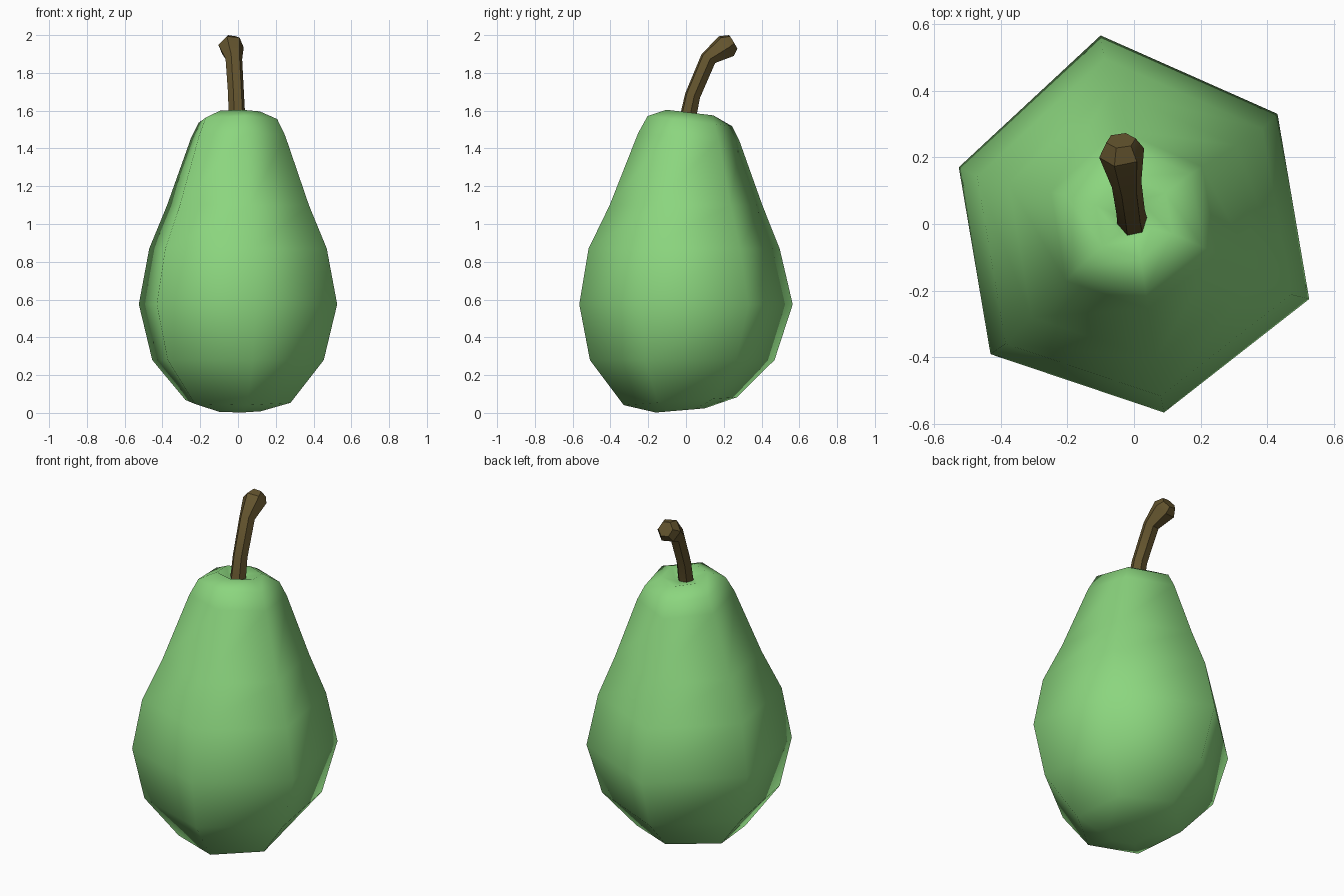
import bpy, bmesh, math
from mathutils import Vector

if "Cube" in bpy.data.objects:
    bpy.data.objects.remove(bpy.data.objects["Cube"])


def material(name, rgb):
    m = bpy.data.materials.new(name)
    m.diffuse_color = (*rgb, 1)
    m.use_nodes = True
    m.node_tree.nodes["Principled BSDF"].inputs["Base Color"].default_value = m.diffuse_color
    return m


def loft(name, rings, mat, smooth):
    """Skin a list of six-point rings and close both ends."""
    bm = bmesh.new()
    loops = [[bm.verts.new(p) for p in ring] for ring in rings]
    n = len(loops[0])
    for a, b in zip(loops, loops[1:]):
        for i in range(n):
            j = (i + 1) % n
            bm.faces.new((a[i], a[j], b[j], b[i]))
    bm.faces.new(loops[0][::-1])
    bm.faces.new(loops[-1])
    bmesh.ops.recalc_face_normals(bm, faces=bm.faces)
    me = bpy.data.meshes.new(name)
    bm.to_mesh(me)
    bm.free()
    me.materials.append(mat)
    ob = bpy.data.objects.new(name, me)
    bpy.context.collection.objects.link(ob)
    for f in me.polygons:
        f.use_smooth = smooth
    return ob


green = material("pear green", (0.26, 0.67, 0.21))
brown = material("stem brown", (0.125, 0.088, 0.027))

# Pear body: slightly uneven hexagon scaled up the height, tilted at both ends
outline = [(0.43, 0.33), (-0.10, 0.565), (-0.525, 0.17),
           (-0.43, -0.39), (0.09, -0.565), (0.525, -0.225)]
# height, scale, y shift, tilt along y
levels = [(0.013, 0.23, -0.03, 0.085), (0.062, 0.53, -0.03, 0.07),
          (0.28, 0.865, -0.02, 0.0), (0.575, 1.0, 0.0, 0.0),
          (0.87, 0.895, -0.01, 0.0), (1.10, 0.715, 0.0, 0.0),
          (1.46, 0.475, 0.015, -0.08), (1.545, 0.395, 0.02, -0.12),
          (1.59, 0.22, 0.02, -0.12), (1.565, 0.10, 0.01, 0.0)]
loft("pear_body", [[(x * s, y * s + dy, z + t * y * s) for x, y in outline]
                   for z, s, dy, t in levels], green, True)

# Stem: hexagonal tube bending backwards with a flared, bevelled tip
path = [((-0.005, 0.005, 1.54), 0.046), ((-0.01, 0.035, 1.68), 0.043),
        ((-0.022, 0.118, 1.875), 0.045), ((-0.037, 0.213, 1.948), 0.069),
        ((-0.039, 0.250, 1.970), 0.045)]
pts = [Vector(p) for p, r in path]
rings = []
for i, (p, r) in enumerate(path):
    a, b = pts[max(i - 1, 0)], pts[min(i + 1, len(pts) - 1)]
    d = (b - a).normalized()
    side = Vector((1, 0, 0))
    side = (side - d * side.dot(d)).normalized()
    up = d.cross(side)
    rings.append([pts[i] + (side * math.cos(k * math.pi / 3 + 0.2)
                            + up * math.sin(k * math.pi / 3 + 0.2)) * r
                  for k in range(6)])
top = max(v.z for ring in rings for v in ring)
for v in rings[-2] + rings[-1]:
    v.z += 2.0 - top
stem = loft("stem", rings, brown, False)
bpy.context.view_layer.objects.active = stem
stem.select_set(True)
bpy.ops.object.shade_smooth_by_angle(angle=math.radians(35))
